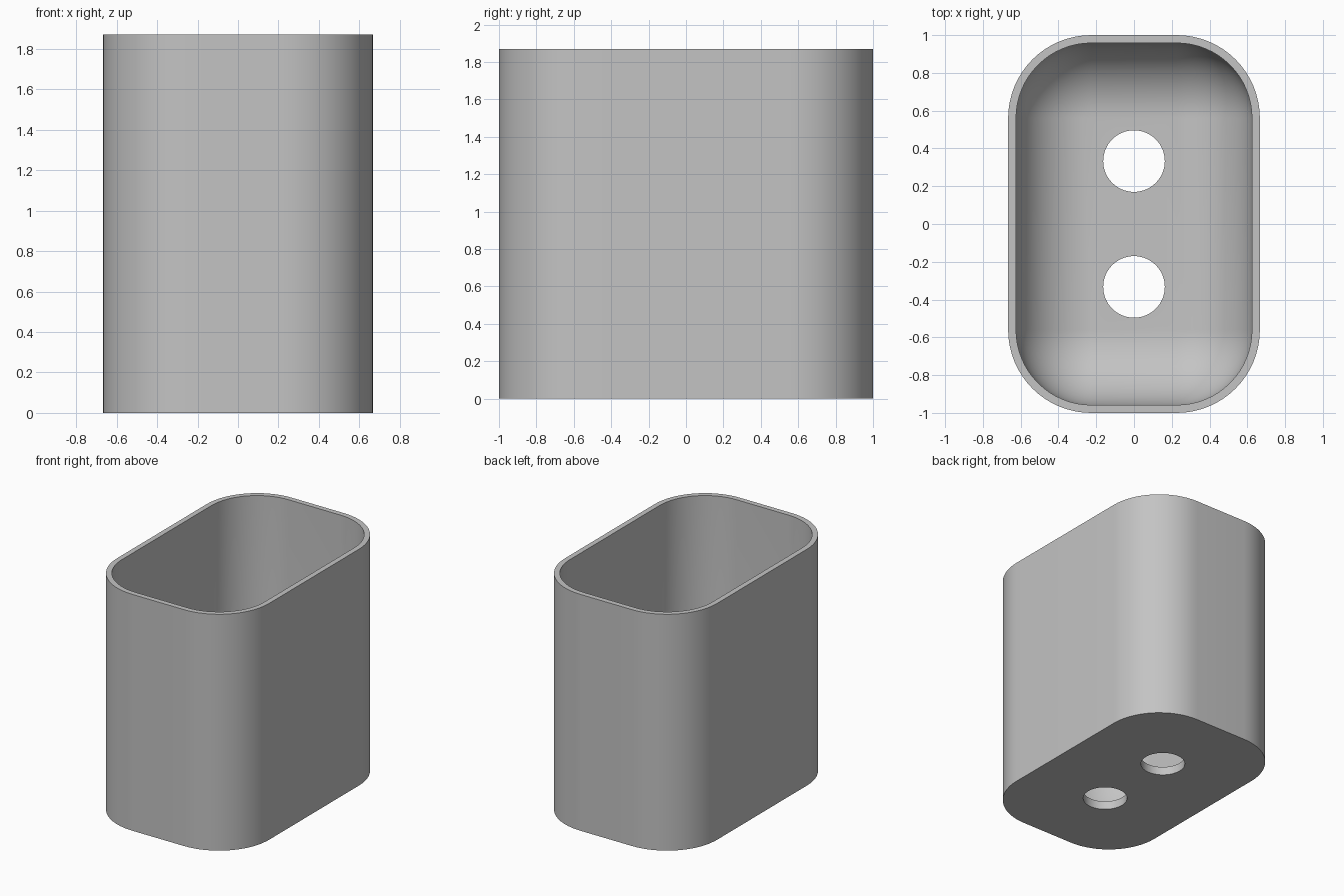
import bpy
import bmesh
import math

WIDTH, DEPTH, HEIGHT = 1.333, 2.0, 1.87
WALL, FLOOR = 0.042, 0.067
CORNER = 0.44
INNER = CORNER - WALL          # inner corner and floor fillet radius
HOLE_RADIUS, HOLE_Y = 0.163, 0.333
CORNER_STEPS, FILLET_STEPS = 16, 14

if "Cube" in bpy.data.objects:
    bpy.data.objects.remove(bpy.data.objects["Cube"], do_unlink=True)

grey = bpy.data.materials.new("light grey")
grey.use_nodes = True
colour = (0.55, 0.55, 0.55, 1)
grey.diffuse_color = colour
grey.node_tree.nodes["Principled BSDF"].inputs["Base Color"].default_value = colour


def ring(bm, inset, z):
    """Rounded rectangle, shrunk by inset, at height z."""
    radius = max(CORNER - inset, 0.0)
    cx, cy = WIDTH / 2 - CORNER, DEPTH / 2 - CORNER
    verts = []
    for i, (sx, sy) in enumerate([(1, 1), (-1, 1), (-1, -1), (1, -1)]):
        for k in range(CORNER_STEPS + 1):
            a = math.pi / 2 * (i + k / CORNER_STEPS)
            verts.append(bm.verts.new((sx * cx + radius * math.cos(a),
                                       sy * cy + radius * math.sin(a), z)))
    return verts


# Cup: outer wall, rim, inner wall and a rounded transition to the floor
bm = bmesh.new()
rings = [ring(bm, 0, 0), ring(bm, 0, HEIGHT), ring(bm, WALL, HEIGHT)]
for k in range(FILLET_STEPS + 1):
    a = math.pi / 2 * k / FILLET_STEPS
    rings.append(ring(bm, WALL + INNER * (1 - math.cos(a)),
                      FLOOR + INNER * (1 - math.sin(a))))
for low, high in zip(rings, rings[1:]):
    for j in range(len(low)):
        n = (j + 1) % len(low)
        bm.faces.new((low[j], low[n], high[n], high[j]))
bm.faces.new(rings[0])
bm.faces.new(rings[-1])
bmesh.ops.remove_doubles(bm, verts=bm.verts, dist=0.0001)
bmesh.ops.recalc_face_normals(bm, faces=bm.faces)
mesh = bpy.data.meshes.new("cup")
bm.to_mesh(mesh)
bm.free()
mesh.materials.append(grey)
cup = bpy.data.objects.new("cup", mesh)
bpy.context.collection.objects.link(cup)

# Two round holes through the floor
for side in (-1, 1):
    bpy.ops.mesh.primitive_cylinder_add(vertices=64, radius=HOLE_RADIUS, depth=0.4,
                                        location=(0, side * HOLE_Y, 0))
    cutter = bpy.context.object
    cutter.name = "hole_cutter"
    cutter.hide_render = True
    cutter.data.materials.append(grey)
    bpy.ops.object.select_all(action='DESELECT')
    cup.select_set(True)
    bpy.context.view_layer.objects.active = cup
    cut = cup.modifiers.new("hole", 'BOOLEAN')
    cut.operation = 'DIFFERENCE'
    cut.solver = 'EXACT'
    cut.object = cutter
    bpy.ops.object.modifier_apply(modifier=cut.name)
    bpy.data.objects.remove(cutter, do_unlink=True)

# Smooth walls with crisp rim and hole edges
bpy.ops.object.shade_smooth_by_angle(angle=math.radians(30))
